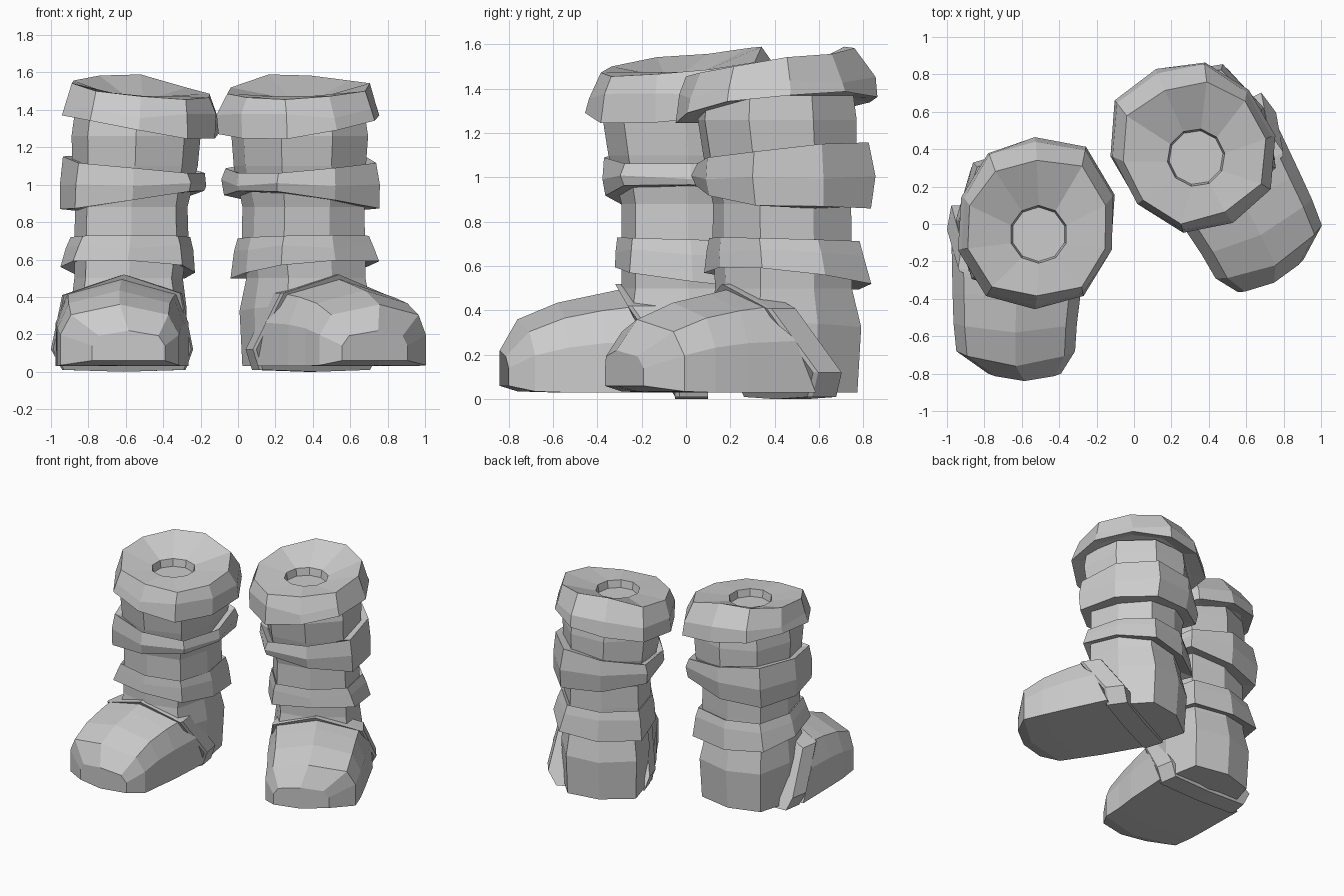
import bpy, bmesh, random
from math import cos, sin, pi, radians
from mathutils import Matrix

if "Cube" in bpy.data.objects:
    bpy.data.objects.remove(bpy.data.objects["Cube"])

random.seed(4)
# Second boot: mirrored, turned outward and moved back
MIRROR = (Matrix.Translation((-0.149, 0.177, 0)) @ Matrix.Rotation(radians(26.5), 4, 'Z')
          @ Matrix.Diagonal((-1, 1, 1, 1)))


def loft(name, rings):
    """Skin closed rings of points, cap both ends, and make both boots' copies."""
    for side, mat in (("left", Matrix.Identity(4)), ("right", MIRROR)):
        bm = bmesh.new()
        vs = [[bm.verts.new(p) for p in r] for r in rings]
        n = len(vs[0])
        for a, b in zip(vs, vs[1:]):
            for i in range(n):
                j = (i + 1) % n
                bm.faces.new((a[i], a[j], b[j], b[i]))
        bm.faces.new(vs[0][::-1])
        bm.faces.new(vs[-1])
        bm.transform(mat)
        bmesh.ops.recalc_face_normals(bm, faces=bm.faces)
        me = bpy.data.meshes.new(side + "_" + name)
        bm.to_mesh(me)
        bm.free()
        bpy.context.collection.objects.link(bpy.data.objects.new(me.name, me))


def ring(cx, cy, rx, ry, z, tx=0, ty=0, jit=0, n=8, diag=.12, skew=.1):
    """Faceted ellipse; tx / ty tilt it, diag pushes out its corners,
    skew favours the inner back corner, jit roughens it."""
    pts = []
    for i in range(n):
        a = -pi / 2 + 2 * pi * i / n
        k = 1 + random.uniform(-jit, jit) + diag * sin(2 * a) ** 2
        k += skew * cos(a) * max(0, sin(a))
        pts.append((cx + rx * k * cos(a), cy + ry * k * sin(a),
                    z + tx * cos(a) + ty * sin(a) + random.uniform(-jit, jit)))
    return pts


# Shaft, from heel to below the top cuff
loft("shaft", [ring(-.585, .02, .30, .31, .03, diag=.14),
               ring(-.585, .02, .31, .33, .34, 0, -.02, diag=.14),
               ring(-.585, .01, .29, .30, .50),
               ring(-.57, .01, .305, .30, .72),
               ring(-.57, .01, .30, .30, .88),
               ring(-.55, .01, .335, .36, 1.10, diag=.06),
               ring(-.545, .0, .345, .375, 1.26, diag=.06),
               ring(-.54, .0, .335, .36, 1.37, diag=.06)])

# Flared ankle fold
loft("ankle_fold", [ring(-.58, .02, .29, .29, .57, -.015, -.05),
                    ring(-.59, .03, .36, .35, .545, -.015, -.05, diag=.15),
                    ring(-.58, .025, .34, .34, .66, 0, -.01, .01),
                    ring(-.575, .02, .32, .33, .72, 0, -.01),
                    ring(-.57, .01, .285, .29, .69, 0, -.01)])

# Bulging calf fold, taller on the outer side
loft("calf_fold", [ring(-.57, .02, .29, .30, .91, .05, -.01),
                   ring(-.565, .02, .385, .38, .91, .05, -.015, .012),
                   ring(-.56, .02, .39, .40, 1.0, .01, .01, .02),
                   ring(-.56, .02, .38, .39, 1.11, -.05, .03, .012, diag=.08),
                   ring(-.55, .01, .325, .35, 1.085, -.05, .03, diag=.05)])

# Thick top cuff with a funnel opening
CUFF = dict(n=10, diag=.07)
loft("top_cuff", [ring(-.535, .0, .34, .36, 1.33, -.065, .03, **CUFF),
                  ring(-.53, .005, .42, .455, 1.315, -.065, .03, .015, **CUFF),
                  ring(-.525, .005, .41, .44, 1.40, -.03, .03, .02, **CUFF),
                  ring(-.52, -.015, .375, .365, 1.515, -.015, .045, .03, **CUFF),
                  ring(-.51, -.055, .155, .155, 1.475, n=10, diag=0, skew=0),
                  ring(-.51, -.055, .145, .145, 1.42, n=10, diag=0, skew=0)])


def lean(z):
    """Forward slope of the seam between toe cap and heel."""
    return -.27 * min(1, max(0, (z - .12) / .38))


# Toe cap sections: y, forward bow, x left, x right, base z, top z
def toe(y, bow, x0, x1, z0, z1, seam=0):
    prof = ((-1, 0), (-1, .5), (-.82, .83), (0, 1), (.82, .83), (1, .5), (1, 0), (0, 0))
    c, w = (x0 + x1) / 2, (x1 - x0) / 2
    pts = [(c + w * u, y - bow * (1 - u * u), z0 + (z1 - z0) * v) for u, v in prof]
    return [(px, py + seam * lean(pz), pz) for px, py, pz in pts]


loft("toe_cap", [toe(-.80, .04, -.78, -.39, .06, .22),
                 toe(-.68, .08, -.95, -.315, .035, .36),
                 toe(-.53, .05, -.965, -.305, .03, .435),
                 toe(-.37, .02, -.97, -.285, .03, .475),
                 toe(-.03, 0, -.975, -.265, .03, .495, 1)])

# Instep band, leaning forward over the foot and passing under the sole
PROFILE = ((-.94, .01), (-1.0, .12), (-.94, .41), (-.61, .52), (-.30, .42),
           (-.24, .12), (-.28, .01), (-.61, 0))


def band(dy, s):
    return [(-.61 + (x + .61) * s, -.06 + lean(z) + dy, z) for x, z in PROFILE]


loft("instep_band", [band(.01, .97), band(.03, 1), band(.16, .94)])
